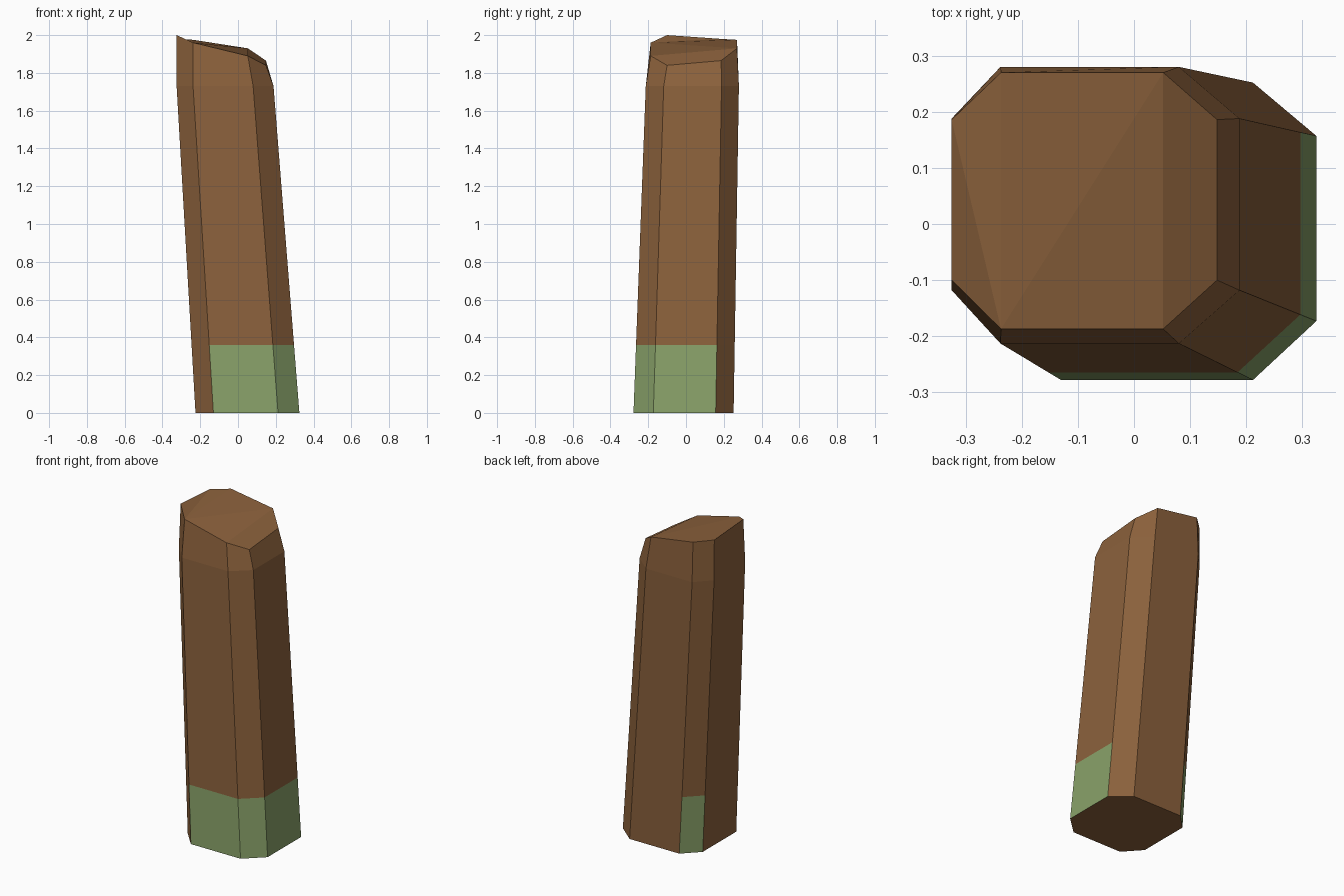
import bpy
import bmesh
from mathutils import Vector

default_cube = bpy.data.objects.get("Cube")
if default_cube:
    bpy.data.objects.remove(default_cube, do_unlink=True)


def make_material(name, colour):
    material = bpy.data.materials.new(name)
    material.use_nodes = True
    material.diffuse_color = colour
    material.node_tree.nodes["Principled BSDF"].inputs["Base Color"].default_value = colour
    return material


def octagon(xs, ys, heights):
    """Chamfered rectangle: xs and ys hold outer, inner, inner, outer positions."""
    left, inner_left, inner_right, right = xs
    front, inner_front, inner_back, back = ys
    corners = [
        (inner_left, front), (inner_right, front),
        (right, inner_front), (right, inner_back),
        (inner_right, back), (inner_left, back),
        (left, inner_back), (left, inner_front),
    ]
    return [Vector((x, y, z)) for (x, y), z in zip(corners, heights)]


# Cross-sections of the leaning, tapering post
SIDES = 8
base = octagon((-.225, -.13, .212, .325), (-.278, -.173, .157, .252), [0] * SIDES)
shoulder = octagon((-.325, -.238, .08, .188), (-.213, -.118, .188, .28), [1.73] * SIDES)
crown = octagon((-.325, -.237, .052, .148), (-.187, -.1, .186, .27),
                [1.96, 1.89, 1.84, 1.865, 1.93, 1.975, 1.98, 2.0])
moss_line = [low.lerp(high, .36 / 1.73) for low, high in zip(base, shoulder)]

# Post walls, with moss on some of the lowest panels
BROWN, GREEN = 0, 1
mossy_sides = {0, 1, 2, 5}
bm = bmesh.new()
rings = [[bm.verts.new(p) for p in ring] for ring in (base, moss_line, shoulder, crown)]
for level, (lower, upper) in enumerate(zip(rings, rings[1:])):
    for side in range(SIDES):
        after = (side + 1) % SIDES
        face = bm.faces.new((lower[side], lower[after], upper[after], upper[side]))
        face.material_index = GREEN if level == 0 and side in mossy_sides else BROWN

# Underside and the uneven, faceted cut on top
bm.faces.new(reversed(rings[0]))
for facet in ((7, 0, 6), (0, 5, 6), (0, 4, 5), (0, 1, 4), (1, 2, 3, 4)):
    bm.faces.new([rings[-1][i] for i in facet])
bmesh.ops.recalc_face_normals(bm, faces=bm.faces)

mesh = bpy.data.meshes.new("wooden_post")
bm.to_mesh(mesh)
bm.free()
mesh.materials.append(make_material("wood brown", (.26, .12, .045, 1)))
mesh.materials.append(make_material("moss green", (.25, .36, .142, 1)))
post = bpy.data.objects.new("wooden_post", mesh)
bpy.context.collection.objects.link(post)
